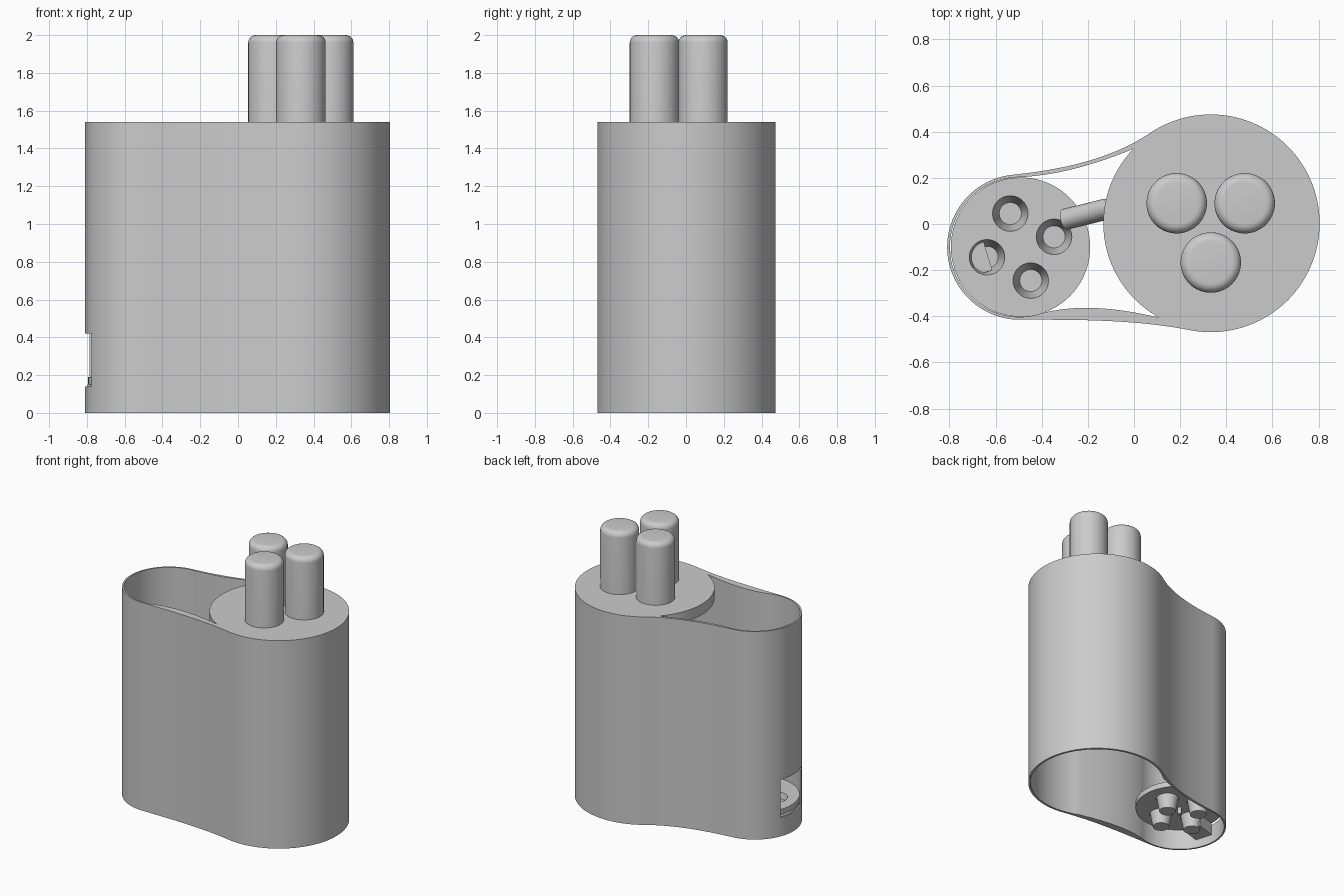
import bpy, bmesh
from math import radians, sin, cos
from mathutils import Vector

if "Cube" in bpy.data.objects:
    bpy.data.objects.remove(bpy.data.objects["Cube"], do_unlink=True)

grey = bpy.data.materials.new("light_grey")
grey.use_nodes = True
grey.diffuse_color = (0.6, 0.6, 0.6, 1)
grey.node_tree.nodes["Principled BSDF"].inputs["Base Color"].default_value = (0.6, 0.6, 0.6, 1)

BIG, SMALL = Vector((0.333, 0.003)), Vector((-0.495, -0.1))
RIM, PLATE = 1.54, 0.19


def activate(ob):
    bpy.ops.object.select_all(action='DESELECT')
    ob.select_set(True)
    bpy.context.view_layer.objects.active = ob


def finish(ob):
    activate(ob)
    bpy.ops.object.shade_smooth_by_angle(angle=radians(35))


def add_mesh(name, bm):
    bmesh.ops.recalc_face_normals(bm, faces=bm.faces)
    mesh = bpy.data.meshes.new(name)
    bm.to_mesh(mesh)
    bm.free()
    mesh.materials.append(grey)
    ob = bpy.data.objects.new(name, mesh)
    bpy.context.collection.objects.link(ob)
    return ob


def lathe(name, profile, x, y, steps=48):
    """Closed solid turned from (radius, z) points, from axis to axis."""
    bm = bmesh.new()
    verts = [bm.verts.new((r, 0, z)) for r, z in profile]
    edges = [bm.edges.new(pair) for pair in zip(verts, verts[1:])]
    bmesh.ops.spin(bm, geom=verts + edges, cent=(0, 0, 0), axis=(0, 0, 1),
                   angle=radians(360), steps=steps)
    bmesh.ops.remove_doubles(bm, verts=bm.verts, dist=0.0001)
    bmesh.ops.translate(bm, verts=bm.verts, vec=(x, y, 0))
    return add_mesh(name, bm)


def box(name, centre, size, turn=0):
    bm = bmesh.new()
    bmesh.ops.create_cube(bm, size=1)
    bmesh.ops.scale(bm, verts=bm.verts, vec=size)
    ob = add_mesh(name, bm)
    ob.location = centre
    ob.rotation_euler.z = radians(turn)
    return ob


def cut(ob, cutter):
    cutter.hide_render = True
    mod = ob.modifiers.new("cut", 'BOOLEAN')
    mod.object, mod.solver = cutter, 'EXACT'
    activate(ob)
    bpy.ops.object.modifier_apply(modifier=mod.name)
    bpy.data.objects.remove(cutter, do_unlink=True)


def arc(centre, r, start, end, n):
    angles = [radians(start + (end - start) * i / n) for i in range(n + 1)]
    return [centre + r * Vector((cos(a), sin(a))) for a in angles]


def blend(p, q, heading_p, heading_q, n=24):
    """Smooth curve between two points, leaving and arriving at given headings."""
    pull = (q - p).length
    a, b = (Vector((cos(radians(h)), sin(radians(h)))) * pull
            for h in (heading_p, heading_q))
    pts = []
    for i in range(1, n):
        t = i / n
        pts.append(p * (2*t**3 - 3*t**2 + 1) + a * (t**3 - 2*t**2 + t)
                   + q * (3*t**2 - 2*t**3) + b * (t**3 - t**2))
    return pts


def outline(r_big, r_small, big, small, heads):
    a = arc(BIG, r_big, big[0], big[1], 72)
    b = arc(SMALL, r_small, small[0], small[1], 56)
    return (a + blend(a[-1], b[0], heads[0], heads[1])
            + b + blend(b[-1], a[0], heads[2], heads[3]))


# Two-lobed shell, open at top and bottom
outer = outline(0.472, 0.315, (-101, 124), (96, 270), (214, 186, 0, -11))
inner = outline(0.456, 0.303, (-113, 133), (92, 290), (203, 182, 14, -14))
bm = bmesh.new()
loops = [[bm.verts.new((p.x, p.y, z)) for p in line]
         for line, z in ((outer, 0), (outer, RIM), (inner, RIM), (inner, 0))]
n = len(outer)
for k in range(4):
    lo, hi = loops[k], loops[(k + 1) % 4]
    for i in range(n):
        j = (i + 1) % n
        bm.faces.new((lo[i], lo[j], hi[j], hi[i]))
shell = add_mesh("shell", bm)
cut(shell, box("window_cutter", (-0.8, -0.112, 0.28), (0.2, 0.262, 0.28)))
finish(shell)

# Lid closing the large lobe
lid = lathe("lid", [(0, RIM - 0.08), (0.466, RIM - 0.08), (0.466, RIM), (0, RIM)],
            BIG.x, BIG.y, 96)
finish(lid)

# Three round-topped canisters standing through the lid
for i, (x, y) in enumerate([(0.185, 0.09), (0.48, 0.09), (0.333, -0.167)]):
    profile = [(0, 1.0), (0.131, 1.0)]
    profile += [(0.091 + 0.04 * cos(radians(a)), 1.96 + 0.04 * sin(radians(a)))
                for a in range(0, 91, 15)]
    finish(lathe(f"canister_{i + 1}", profile + [(0, 2.0)], x, y, 64))

# Rotating plate in the small lobe, with four tapered cups
plate = lathe("cup_plate", [(0, 0.15), (0.302, 0.15), (0.302, PLATE), (0, PLATE)],
              -0.492, -0.1, 80)
for i in range(4):
    a = radians(17 + 90 * i)
    x, y = -0.492 + 0.152 * cos(a), -0.1 + 0.152 * sin(a)
    cut(plate, lathe("cup_cutter", [(0, 0.1), (0.078, 0.1), (0.078, 0.3), (0, 0.3)], x, y))
    finish(lathe(f"cup_{i + 1}", [(0, 0.05), (0.056, 0.05), (0.082, PLATE + 0.001),
                                  (0.077, PLATE + 0.001), (0.048, 0.062), (0, 0.062)], x, y))
finish(plate)

# Axle pin and the drive block under the plate
finish(lathe("axle_pin", [(0, 0.1), (0.014, 0.1), (0.014, PLATE + 0.003),
                          (0, PLATE + 0.003)], -0.492, -0.1, 24))
box("drive_block", (-0.705, -0.16, 0.105), (0.15, 0.13, 0.09), 17)

# Chute leading from the canisters to the cups
curve = bpy.data.curves.new("chute", 'CURVE')
curve.dimensions = '3D'
curve.bevel_depth, curve.bevel_resolution = 0.046, 6
curve.use_fill_caps = True
spline = curve.splines.new('POLY')
path = [(-0.3, 0.02, 0.62), (-0.13, 0.062, 0.7), (-0.05, 0.07, 0.8), (0.185, 0.09, 1.02)]
spline.points.add(len(path) - 1)
for point, co in zip(spline.points, path):
    point.co = (*co, 1)
curve.materials.append(grey)
chute = bpy.data.objects.new("chute", curve)
bpy.context.collection.objects.link(chute)
